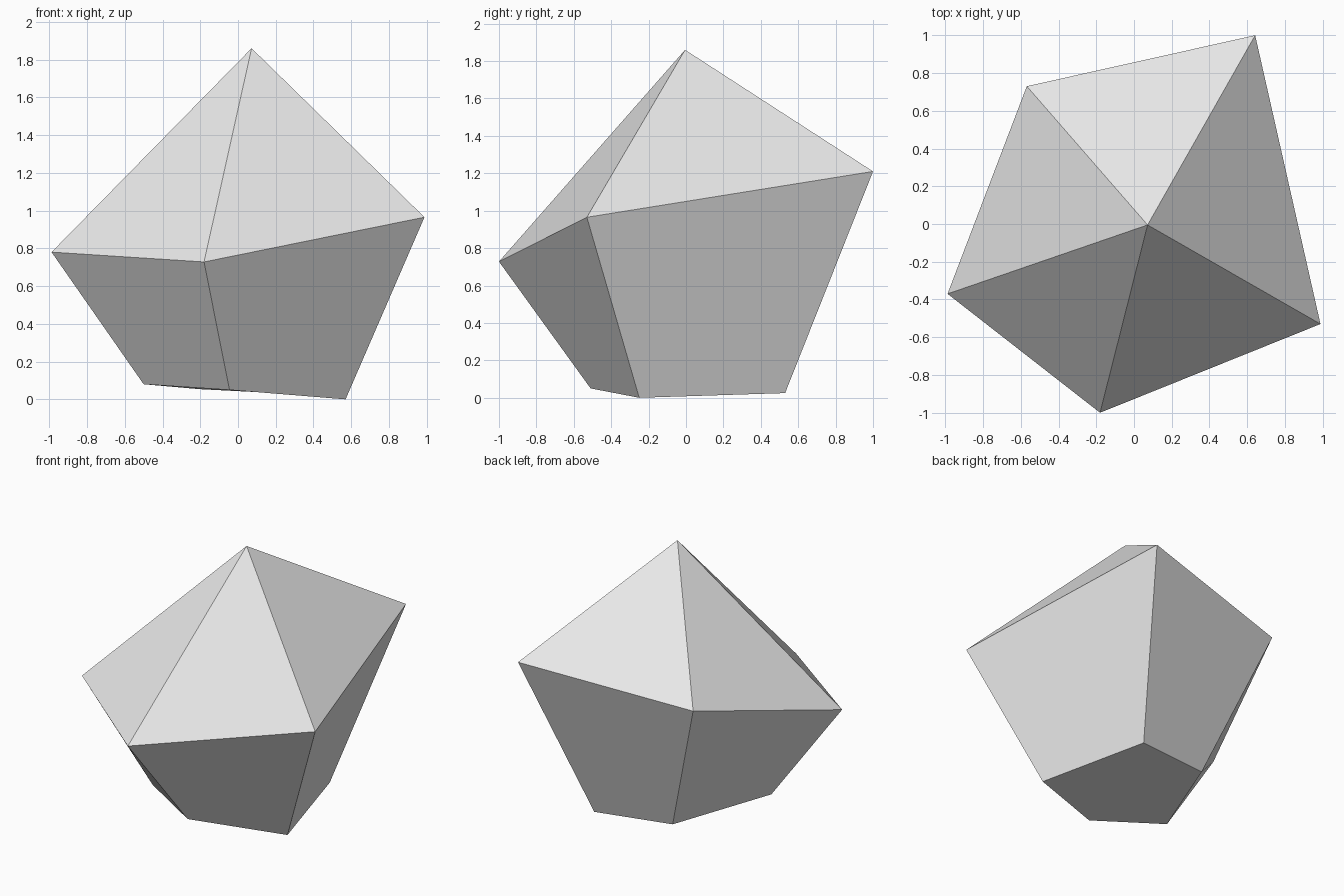
import bpy
import bmesh

default_cube = bpy.data.objects.get("Cube")
if default_cube:
    bpy.data.objects.remove(default_cube, do_unlink=True)

# Plain grey stone
stone_grey = bpy.data.materials.new("stone_grey")
stone_grey.use_nodes = True
grey = (0.8, 0.8, 0.8, 1.0)
stone_grey.diffuse_color = grey
stone_grey.node_tree.nodes["Principled BSDF"].inputs["Base Color"].default_value = grey

# Irregular five-sided rings and the tip above them
base_ring = [(-0.5, -0.26, 0.08), (-0.045, -0.51, 0.05), (0.57, -0.25, 0.0),
             (0.362, 0.53, 0.025), (-0.205, 0.445, 0.054)]
girdle_ring = [(-0.988, -0.37, 0.78), (-0.18, -1.0, 0.728), (0.988, -0.53, 0.965),
               (0.642, 1.0, 1.21), (-0.568, 0.73, 1.077)]
tip_point = (0.072, -0.005, 1.86)

bm = bmesh.new()
base = [bm.verts.new(co) for co in base_ring]
girdle = [bm.verts.new(co) for co in girdle_ring]
tip = bm.verts.new(tip_point)

# Flat underside, tapering sides and pointed crown
bm.faces.new(base[::-1])
sides = len(base)
for i in range(sides):
    j = (i + 1) % sides
    bm.faces.new((base[i], base[j], girdle[j], girdle[i]))
    bm.faces.new((girdle[i], girdle[j], tip))
bmesh.ops.recalc_face_normals(bm, faces=bm.faces)

mesh = bpy.data.meshes.new("faceted_stone")
bm.to_mesh(mesh)
bm.free()
mesh.materials.append(stone_grey)
stone = bpy.data.objects.new("faceted_stone", mesh)
bpy.context.collection.objects.link(stone)
